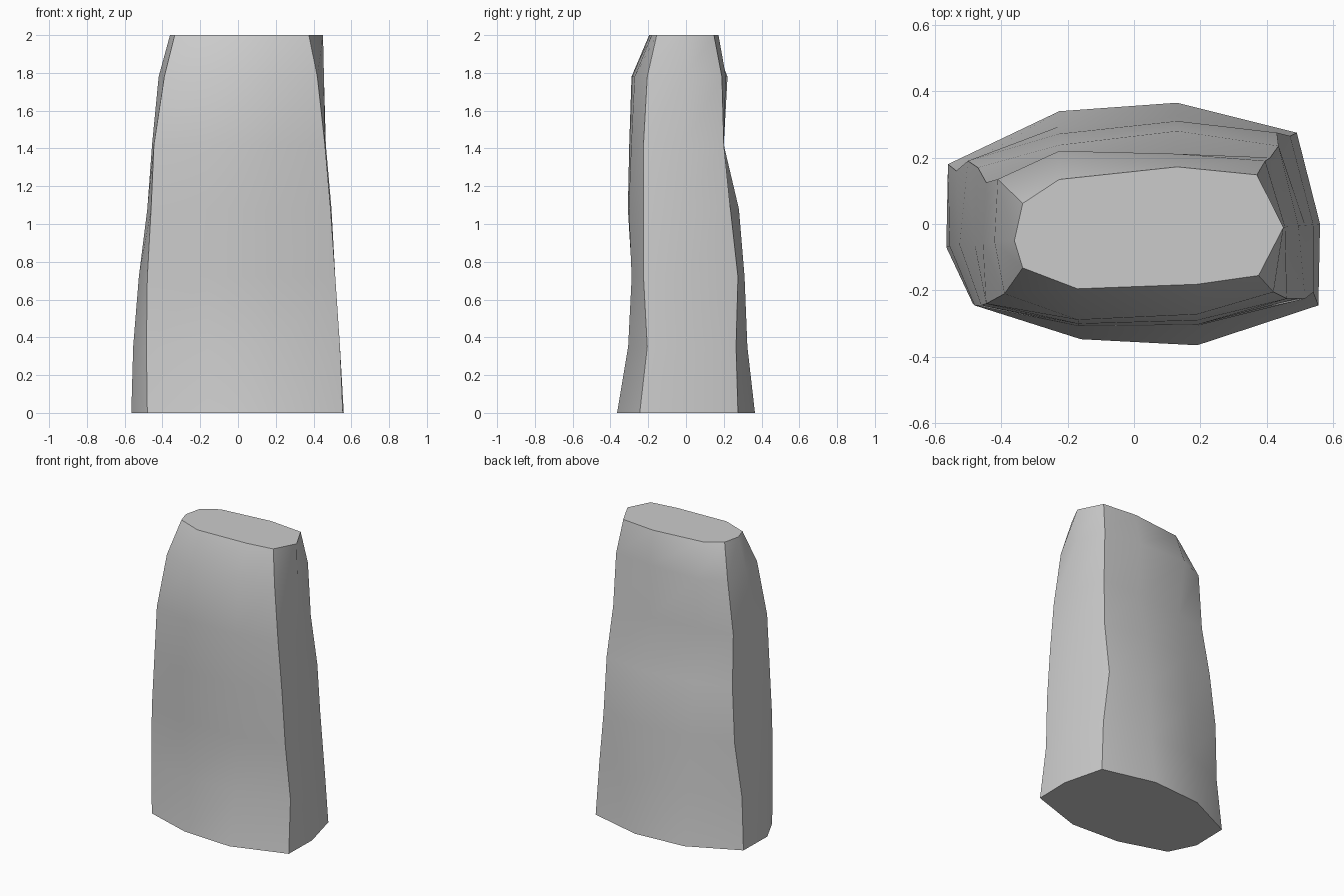
import bpy
import bmesh

# Remove the default cube
cube = bpy.data.objects.get("Cube")
if cube:
    bpy.data.objects.remove(cube, do_unlink=True)

# Flat stone colour
stone = bpy.data.materials.new("stone_grey")
stone.use_nodes = True
colour = (0.6, 0.6, 0.6, 1)
stone.diffuse_color = colour
stone.node_tree.nodes["Principled BSDF"].inputs["Base Color"].default_value = colour

# Heights of the cross-sections and the outline of each side at that height
heights = (0, .35, .72, 1.08, 1.42, 1.78, 2)
right_side = (.56, .54, .515, .495, .465, .455, .45)
left_side = (-.565, -.555, -.525, -.48, -.455, -.42, -.36)
front_side = (-.365, -.31, -.295, -.315, -.305, -.29, -.195)
back_side = (.365, .325, .31, .28, .2, .22, .172)

# The four chiselled corner ridges, bottom to top
back_right_ridge = ((.49, .275), (.47, .265), (.43, .275), (.435, .235),
                    (.41, .2), (.395, .19), (.37, .148))
back_left_ridge = ((-.56, .18), (-.535, .16), (-.5, .19), (-.47, .17),
                   (-.445, .125), (-.41, .135), (-.335, .062))
front_left_ridge = ((-.48, -.245), (-.485, -.24), (-.48, -.245), (-.46, -.245),
                    (-.445, -.24), (-.39, -.21), (-.335, -.132))
front_right_ridge = ((.555, -.245), (.54, -.205), (.515, -.225), (.49, -.225),
                     (.46, -.225), (.42, -.205), (.375, -.155))


def cross_section(i):
    """Ten-sided outline of the stone at level i, counter-clockwise."""
    t = heights[i] / heights[-1]
    front, back = front_side[i], back_side[i]
    # Near the bottom the right half of the front bulges most, near the top the left half
    return [
        (right_side[i], -.01 * t),
        back_right_ridge[i],
        (.13, back * (.96 if i == 5 else 1)),
        (-.225, back * (1 if i == 5 else .93 - .15 * t)),
        back_left_ridge[i],
        (left_side[i], -.07 + .02 * t),
        front_left_ridge[i],
        (-.16 - .01 * t, front * (.95 + .05 * t)),
        (.19, front * (1 - .07 * t)),
        front_right_ridge[i],
    ]


# Loft the stone body through the cross-sections
bm = bmesh.new()
rings = [[bm.verts.new((x, y, z)) for x, y in cross_section(i)]
         for i, z in enumerate(heights)]
sides = len(rings[0])
for low, high in zip(rings, rings[1:]):
    for a in range(sides):
        b = (a + 1) % sides
        bm.faces.new((low[a], low[b], high[b], high[a])).smooth = True

# Flat base and top
bm.faces.new(rings[0][::-1])
bm.faces.new(rings[-1])

# Keep the corner ridges and both rims crisp
for low, high in zip(rings, rings[1:]):
    for corner in (1, 4, 6, 9):
        bm.edges.get((low[corner], high[corner])).smooth = False
for ring in (rings[0], rings[-1]):
    for a in range(sides):
        bm.edges.get((ring[a], ring[a - 1])).smooth = False

mesh = bpy.data.meshes.new("standing_stone")
bm.to_mesh(mesh)
bm.free()
mesh.materials.append(stone)
body = bpy.data.objects.new("standing_stone", mesh)
bpy.context.collection.objects.link(body)
